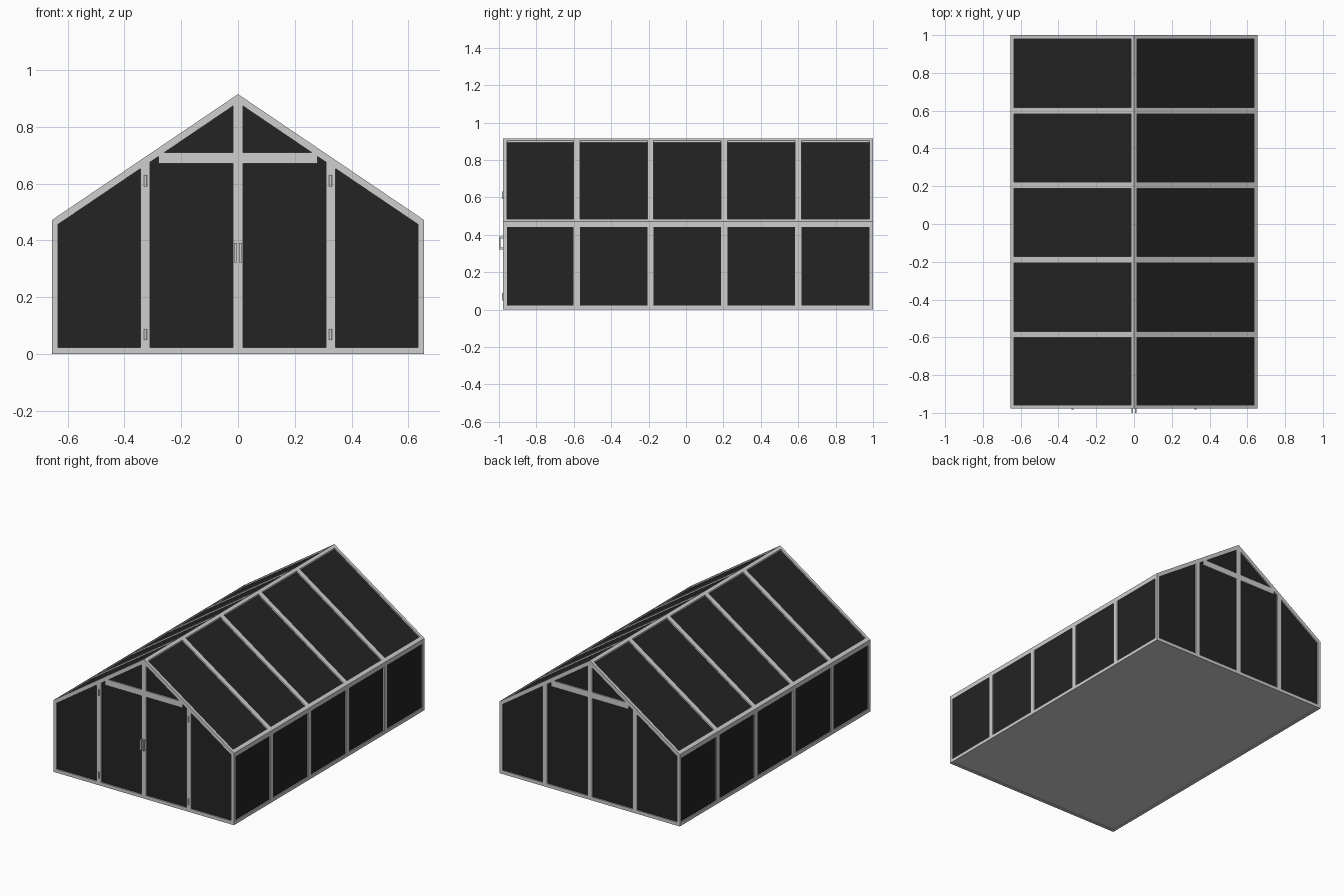
import bpy
import bmesh

old = bpy.data.objects.get("Cube")
if old:
    bpy.data.objects.remove(old, do_unlink=True)


def make_material(name, value):
    mat = bpy.data.materials.new(name)
    mat.use_nodes = True
    colour = (value, value, value, 1)
    mat.diffuse_color = colour
    mat.node_tree.nodes["Principled BSDF"].inputs["Base Color"].default_value = colour
    return mat


FRAME = make_material("light grey frame", 0.62)
GLASS = make_material("dark glazing", 0.017)

# Overall building dimensions
HALF, EAVE, RIDGE = 0.655, 0.472, 0.915
FRONT, BACK = -0.978, 1.0
BAR, RAFTER, BASE = 0.02, 0.03, 0.022
BEAM_LOW, BEAM_HIGH = 0.67, 0.71
DOOR_IN, DOOR_OUT, MULLION = 0.31, 0.343, 0.017
RECESS, PANE = 0.008, 0.006
POSTS = [-0.585 + 0.395 * i for i in range(4)]
SIDES = (("left", 1), ("right", -1))


def roof(x, drop=0.0):
    return RIDGE - (RIDGE - EAVE) * abs(x) / HALF - drop


def prism(name, outline, y0, y1, mat):
    """Extrude an outline in the x-z plane from y0 to y1."""
    bm = bmesh.new()
    near = [bm.verts.new((x, y0, z)) for x, z in outline]
    far = [bm.verts.new((x, y1, z)) for x, z in outline]
    bm.faces.new(near)
    bm.faces.new(far[::-1])
    for i in range(len(near)):
        j = (i + 1) % len(near)
        bm.faces.new((near[j], near[i], far[i], far[j]))
    bmesh.ops.recalc_face_normals(bm, faces=bm.faces)
    mesh = bpy.data.meshes.new(name)
    bm.to_mesh(mesh)
    bm.free()
    mesh.materials.append(mat)
    obj = bpy.data.objects.new(name, mesh)
    bpy.context.collection.objects.link(obj)
    return obj


def box(name, x0, x1, y0, y1, z0, z1, mat=FRAME):
    return prism(name, [(x0, z0), (x1, z0), (x1, z1), (x0, z1)], y0, y1, mat)


def slope(name, x0, x1, top, bottom, y0, y1, mat=FRAME):
    """Slab following one roof slope between two x positions."""
    outline = [(x0, roof(x0, bottom)), (x1, roof(x1, bottom)),
               (x1, roof(x1, top)), (x0, roof(x0, top))]
    return prism(name, outline, y0, y1, mat)


# Floor
box("floor", -HALF + BAR, HALF - BAR, FRONT + BAR, BACK - BAR, 0.003, 0.015)

# Gable ends
for end, y0, y1, pane_y in (("front", FRONT, FRONT + BAR, FRONT + RECESS),
                            ("back", BACK - BAR, BACK, BACK - RECESS - PANE)):
    box(end + "_sill", -HALF, HALF, y0, y1, 0, BASE)
    beam = roof(0, RAFTER / 2)
    reach = HALF * (beam - BEAM_HIGH) / (RIDGE - EAVE)
    box(end + "_cross_beam", -reach, reach, y0, y1, BEAM_LOW, BEAM_HIGH)
    prism(end + "_centre_post",
          [(-MULLION, BASE), (MULLION, BASE), (MULLION, roof(MULLION, 0.01)),
           (-MULLION, roof(MULLION, 0.01))], y0, y1, FRAME)
    for side, s in SIDES:
        for part, a, b in (("door_post", DOOR_IN, DOOR_OUT),
                           ("corner_post", HALF - BAR, HALF)):
            prism(f"{end}_{part}_{side}",
                  [(s * a, 0), (s * b, 0), (s * b, roof(b, 0.005)),
                   (s * a, roof(a, 0.005))], y0, y1, FRAME)
        slope(f"{end}_rake_{side}", 0, s * HALF, 0, RAFTER, y0, y1)
        edge = HALF - 0.01
        prism(f"{end}_glazing_{side}",
              [(0, 0.01), (s * edge, 0.01), (s * edge, roof(edge, 0.015)),
               (0, roof(0, 0.015))], pane_y, pane_y + PANE, GLASS)

# Long walls and roof slopes
for side, s in SIDES:
    outer, inner = s * HALF, s * (HALF - BAR)
    box("wall_sill_" + side, inner, outer, FRONT, BACK, 0, BASE)
    box("wall_top_rail_" + side, inner, outer, FRONT, BACK, EAVE - 0.025, EAVE)
    pane_x = s * (HALF - RECESS)
    box("wall_glazing_" + side, pane_x - s * PANE, pane_x,
        FRONT + 0.01, BACK - 0.01, 0.01, EAVE - 0.01, GLASS)
    slope("eave_rail_" + side, inner, outer, 0, RAFTER, FRONT, BACK)
    slope("ridge_rail_" + side, 0, s * MULLION, 0, RAFTER, FRONT, BACK)
    slope("roof_glazing_" + side, 0, s * (HALF - 0.01), 0.01, 0.018,
          FRONT + 0.01, BACK - 0.01, GLASS)
    for i, y in enumerate(POSTS, 1):
        box(f"wall_post_{side}_{i}", inner, outer, y - MULLION, y + MULLION, 0, EAVE)
        slope(f"rafter_{side}_{i}", 0, outer, 0, RAFTER, y - MULLION, y + MULLION)

# Door handles and hinges
for side, s in SIDES:
    x0, x1 = s * 0.004, s * 0.014
    box("handle_grip_" + side, x0, x1, -1.0, -0.992, 0.322, 0.39)
    for level, z in (("lower", 0.322), ("upper", 0.38)):
        box(f"handle_mount_{level}_{side}", x0, x1, -0.995, FRONT, z, z + 0.01)
    for level, z in (("lower", 0.068), ("upper", 0.61)):
        bpy.ops.mesh.primitive_cylinder_add(
            vertices=12, radius=0.005, depth=0.04, location=(s * 0.326, FRONT - 0.002, z))
        hinge = bpy.context.object
        hinge.name = f"hinge_{level}_{side}"
        hinge.data.materials.append(FRAME)
        bpy.ops.object.shade_smooth_by_angle()
